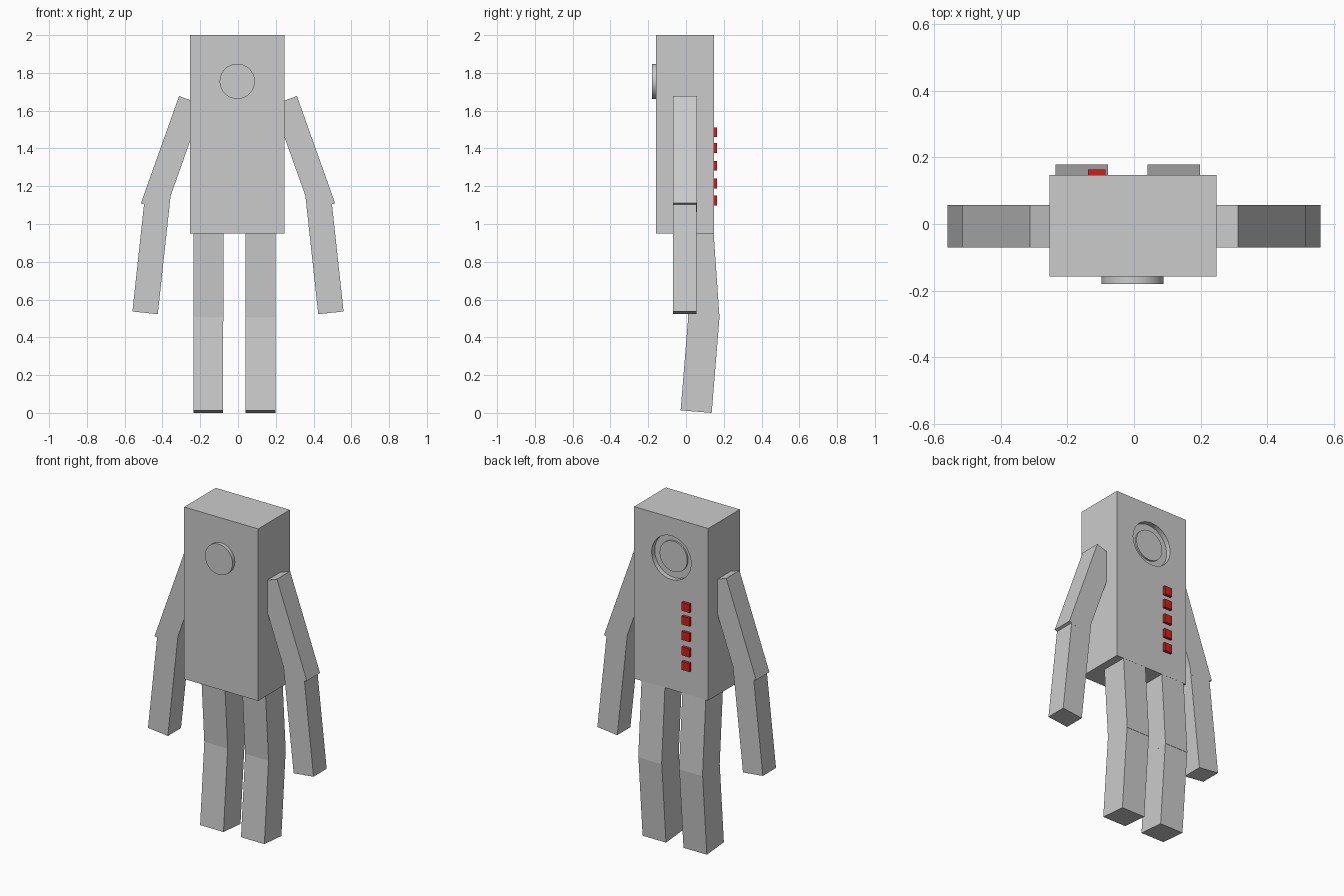
import bpy
import bmesh
import math
from mathutils import Vector, Matrix

if "Cube" in bpy.data.objects:
    bpy.data.objects.remove(bpy.data.objects["Cube"], do_unlink=True)


def material(name, rgb):
    mat = bpy.data.materials.new(name)
    mat.use_nodes = True
    mat.diffuse_color = (*rgb, 1)
    mat.node_tree.nodes["Principled BSDF"].inputs["Base Color"].default_value = (*rgb, 1)
    return mat


GRAY = material("plain gray", (0.6, 0.6, 0.6))
RED = material("button red", (0.6, 0.015, 0.015))


def finish(name, bm, mat):
    bmesh.ops.recalc_face_normals(bm, faces=bm.faces)
    mesh = bpy.data.meshes.new(name)
    bm.to_mesh(mesh)
    bm.free()
    mesh.materials.append(mat)
    obj = bpy.data.objects.new(name, mesh)
    bpy.context.collection.objects.link(obj)
    return obj


def box(name, lo, hi, mat):
    bm = bmesh.new()
    lo, hi = Vector(lo), Vector(hi)
    size = Matrix.Diagonal((*(hi - lo), 1))
    bmesh.ops.create_cube(bm, size=1, matrix=Matrix.Translation((lo + hi) / 2) @ size)
    return finish(name, bm, mat)


def disc(name, x, z, radius, y0, y1, mat):
    """Cylinder lying along y."""
    bm = bmesh.new()
    place = Matrix.Translation((x, (y0 + y1) / 2, z)) @ Matrix.Rotation(math.pi / 2, 4, "X")
    bmesh.ops.create_cone(bm, cap_ends=True, segments=64, radius1=radius,
                          radius2=radius, depth=abs(y1 - y0), matrix=place)
    return finish(name, bm, mat)


def limb(name, start, end, width, to_3d, lo, hi, mat):
    """Straight bar: one long edge runs start-end, width grows to the edge's right."""
    a, b = Vector(start), Vector(end)
    d = (b - a).normalized()
    side = Vector((d.y, -d.x)) * width
    bm = bmesh.new()
    face = bm.faces.new([bm.verts.new(to_3d(p, lo)) for p in (a, b, b + side, a + side)])
    moved = bmesh.ops.extrude_face_region(bm, geom=[face])["geom"]
    shift = to_3d(a, hi) - to_3d(a, lo)
    bmesh.ops.translate(bm, vec=shift, verts=[v for v in moved if isinstance(v, bmesh.types.BMVert)])
    return finish(name, bm, mat)


def smooth(obj):
    bpy.ops.object.select_all(action="DESELECT")
    obj.select_set(True)
    bpy.context.view_layer.objects.active = obj
    bpy.ops.object.shade_smooth_by_angle(angle=math.radians(30))


# Body block with a round recess in the back
BACK = 0.147
DIAL_X, DIAL_Z = -0.004, 1.755
body = box("body", (-0.253, -0.158, 0.95), (0.247, BACK, 2.0), GRAY)
cutter = disc("recess_cutter", DIAL_X, DIAL_Z, 0.133, BACK - 0.03, BACK + 0.1, GRAY)
cutter.hide_render = True
cut = body.modifiers.new("recess", "BOOLEAN")
cut.operation = "DIFFERENCE"
cut.solver = "EXACT"
cut.object = cutter
bpy.context.view_layer.objects.active = body
bpy.ops.object.modifier_apply(modifier=cut.name)
bpy.data.objects.remove(cutter, do_unlink=True)
smooth(body)

# Round plates: one on the face, one inside the recess
smooth(disc("face_disc", DIAL_X, DIAL_Z, 0.093, -0.18, -0.15, GRAY))
smooth(disc("recess_disc", DIAL_X, DIAL_Z, 0.093, BACK - 0.04, BACK - 0.02, GRAY))

# Row of buttons down the back
for i, z in enumerate((1.486, 1.402, 1.308, 1.214, 1.125)):
    box(f"back_button_{i + 1}", (-0.138, BACK - 0.02, z - 0.026),
        (-0.086, 0.164, z + 0.026), RED)

# Arms, mirrored
for side, s in (("left", 1), ("right", -1)):
    def front_plane(p, y, s=s):
        return Vector((s * p.x, y, p.y))
    limb(f"{side}_upper_arm", (0.312, 1.677), (0.514, 1.11), 0.135,
         front_plane, -0.07, 0.057, GRAY)
    limb(f"{side}_forearm", (0.559, 0.537), (0.49, 1.173), -0.135,
         front_plane, -0.0699, 0.0569, GRAY)


# Legs, bent at the knee
def side_plane(p, x):
    return Vector((x, p.x, p.y))


for side, x in (("left", 0.119), ("right", -0.157)):
    limb(f"{side}_thigh", (0.143, 1.0), (0.178, 0.495), 0.165,
         side_plane, x - 0.079, x + 0.079, GRAY)
    limb(f"{side}_shin", (0.136, 0.0), (0.177, 0.503), -0.165,
         side_plane, x - 0.0789, x + 0.0789, GRAY)
